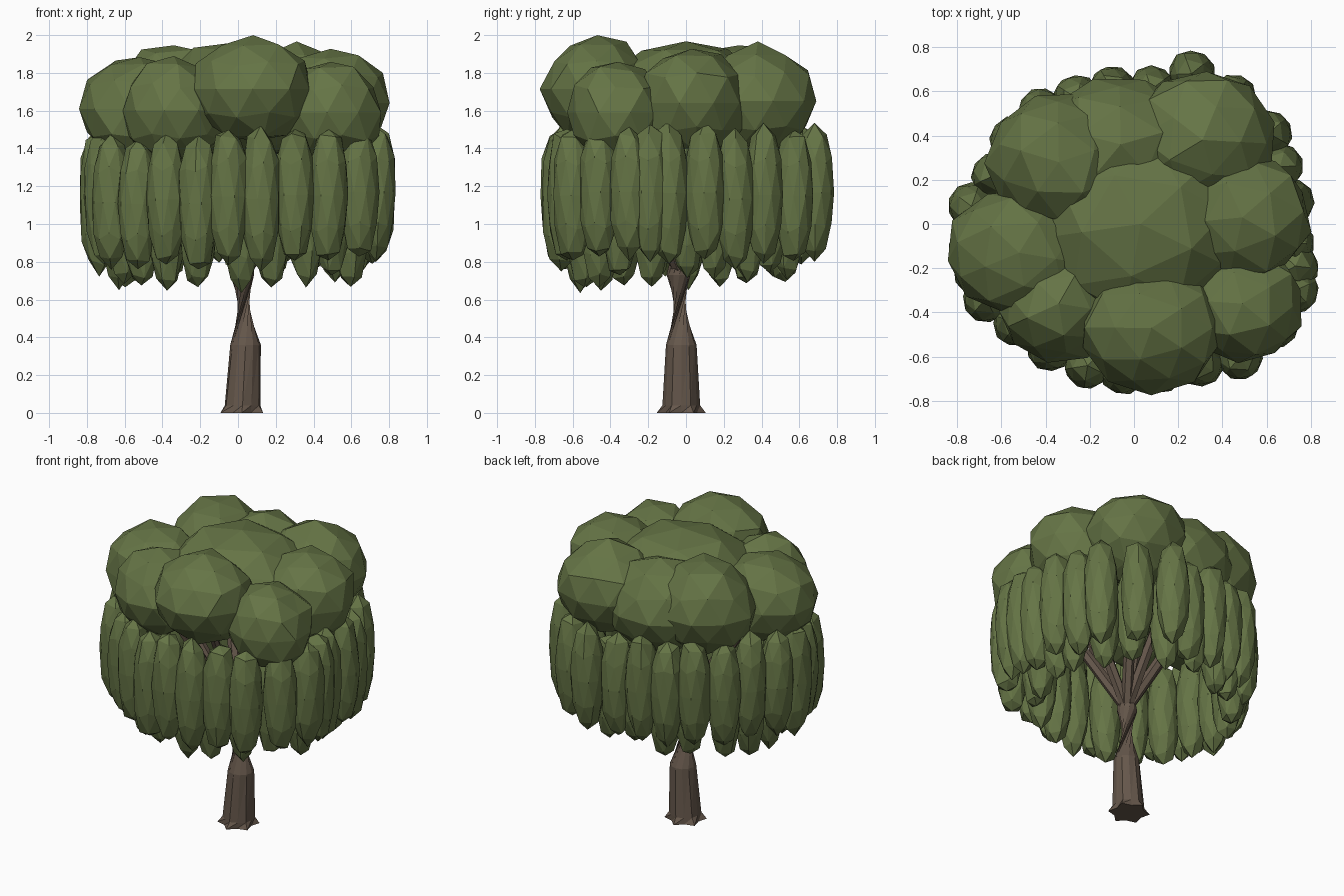
import bpy, bmesh, random
from math import sin, cos, pi, radians
from mathutils import Vector, Matrix

if "Cube" in bpy.data.objects:
    bpy.data.objects.remove(bpy.data.objects["Cube"])

random.seed(7)


def material(name, col):
    m = bpy.data.materials.new(name)
    m.diffuse_color = (*col, 1)
    m.use_nodes = True
    m.node_tree.nodes["Principled BSDF"].inputs["Base Color"].default_value = m.diffuse_color
    return m


LEAF = material("leaf", (0.13, 0.175, 0.06))
BARK = material("bark", (0.13, 0.095, 0.07))


def finish(bm, name, mat):
    bmesh.ops.recalc_face_normals(bm, faces=bm.faces)
    me = bpy.data.meshes.new(name)
    bm.to_mesh(me)
    bm.free()
    me.materials.append(mat)
    ob = bpy.data.objects.new(name, me)
    bpy.context.collection.objects.link(ob)
    return ob


def blob(name, centre, size, taper=0.0, jitter=0.05, full=1.0):
    """Faceted leaf lump; taper narrows the lower end, full < 1 squares the profile."""
    bm = bmesh.new()
    bmesh.ops.create_icosphere(bm, subdivisions=2, radius=1)
    spin = Matrix.Rotation(random.uniform(0, 2 * pi), 3, 'Z')
    for v in bm.verts:
        p = spin @ v.co * (1 + random.uniform(-jitter, jitter))
        rho = max(p.xy.length, 1e-4)
        w = (1 + taper * p.z) * (rho ** (full - 1) if rho > 0.2 else 1)
        v.co = Vector(centre) + Vector((p.x * size[0] * w, p.y * size[1] * w, p.z * size[2]))
    return finish(bm, name, LEAF)


def loft(name, rings):
    """Skin between equal-count rings of points, with closed ends."""
    bm = bmesh.new()
    vs = [[bm.verts.new(p) for p in r] for r in rings]
    n = len(vs[0])
    for a, b in zip(vs, vs[1:]):
        for i in range(n):
            j = (i + 1) % n
            bm.faces.new((a[i], a[j], b[j]))
            bm.faces.new((a[i], b[j], b[i]))
    bm.faces.new(vs[0])
    bm.faces.new(vs[-1])
    return finish(bm, name, BARK)


def ring(x, y, z, r, turn=0, flare=0, n=12):
    return [(x + (r + flare * (i % 2)) * cos(2 * pi * i / n + turn),
             y + (r + flare * (i % 2)) * sin(2 * pi * i / n + turn), z) for i in range(n)]


# Trunk: flared roots, straight stump, twisted waist, fork
loft("trunk", [ring(0.02, -0.025, 0.0, 0.095, 0, 0.035),
               ring(0.024, -0.025, 0.04, 0.094, 0, 0.006),
               ring(0.04, -0.025, 0.36, 0.081),
               ring(0.022, -0.04, 0.73, 0.063, radians(125)),
               ring(0.045, -0.03, 0.88, 0.045, radians(155))])

# Branches fanning up into the crown
tips = [(0.08, -0.42, 1.5), (-0.33, -0.33, 1.5), (-0.5, -0.1, 1.55), (-0.3, 0.3, 1.5),
        (0.02, 0.42, 1.5), (0.3, 0.35, 1.5), (0.48, 0.02, 1.5), (0.45, -0.33, 1.5)]
for tip in tips:
    a, b = Vector((0.035, -0.03, 0.74)), Vector(tip)
    q = (b - a).to_track_quat('Z', 'Y')
    rings = []
    for t, r in ((0, 0.036), (0.5, 0.034), (1, 0.022)):
        p = a.lerp(b, t)
        rings.append([p + q @ Vector((r * cos(k * pi / 3), r * sin(k * pi / 3), 0)) for k in range(6)])
    loft("branch", rings)

# Crown lumps: centre and half sizes
crown = [((0.03, 0.0, 1.66), (0.48, 0.45, 0.31)),
         ((0.08, -0.47, 1.715), (0.32, 0.29, 0.285)),
         ((0.31, 0.38, 1.65), (0.33, 0.31, 0.30)),
         ((-0.34, 0.28, 1.65), (0.32, 0.31, 0.31)),
         ((-0.06, 0.36, 1.61), (0.36, 0.30, 0.30)),
         ((-0.52, -0.13, 1.61), (0.33, 0.29, 0.29)),
         ((-0.34, -0.36, 1.60), (0.28, 0.26, 0.28)),
         ((0.49, 0.03, 1.64), (0.31, 0.30, 0.29)),
         ((0.49, -0.36, 1.59), (0.28, 0.27, 0.27))]
for c, s in crown:
    blob("crown_lump", c, s, 0.0, 0.06, 0.95)

# Hanging leaf curtain: outer strands around the rim
outer = [(0.26, 0.68), (0.08, 0.61), (-0.10, 0.61), (-0.26, 0.57), (-0.42, 0.51), (-0.55, 0.38),
         (-0.63, 0.22), (-0.735, 0.08), (-0.735, -0.11), (-0.67, -0.34), (-0.53, -0.45),
         (-0.38, -0.56), (-0.21, -0.64), (-0.05, -0.665), (0.12, -0.66), (0.30, -0.63),
         (0.48, -0.60), (0.64, -0.46), (0.73, -0.30), (0.71, -0.09), (0.71, 0.10),
         (0.66, 0.26), (0.61, 0.41), (0.45, 0.57), (0.73, -0.21 + 0.02), (-0.71, -0.22)]
for x, y in outer:
    z = 1.15 + random.uniform(-0.025, 0.025) - (0.03 if x < -0.15 and y < 0 else 0)
    blob("hanging_strand", (x, y, z), (0.106, 0.106, random.uniform(0.35, 0.375)), 0.05, 0.05, 0.72)

# Lower strands just inside the rim
for i in range(20):
    a = 2 * pi * (i + random.uniform(-0.15, 0.15)) / 20
    z = 1.03 + random.uniform(-0.03, 0.04) - 0.03 * cos(a - radians(225))
    blob("inner_strand", (0.63 * cos(a), 0.56 * sin(a), z), (0.1, 0.1, 0.35), 0.06, 0.05, 0.75)
